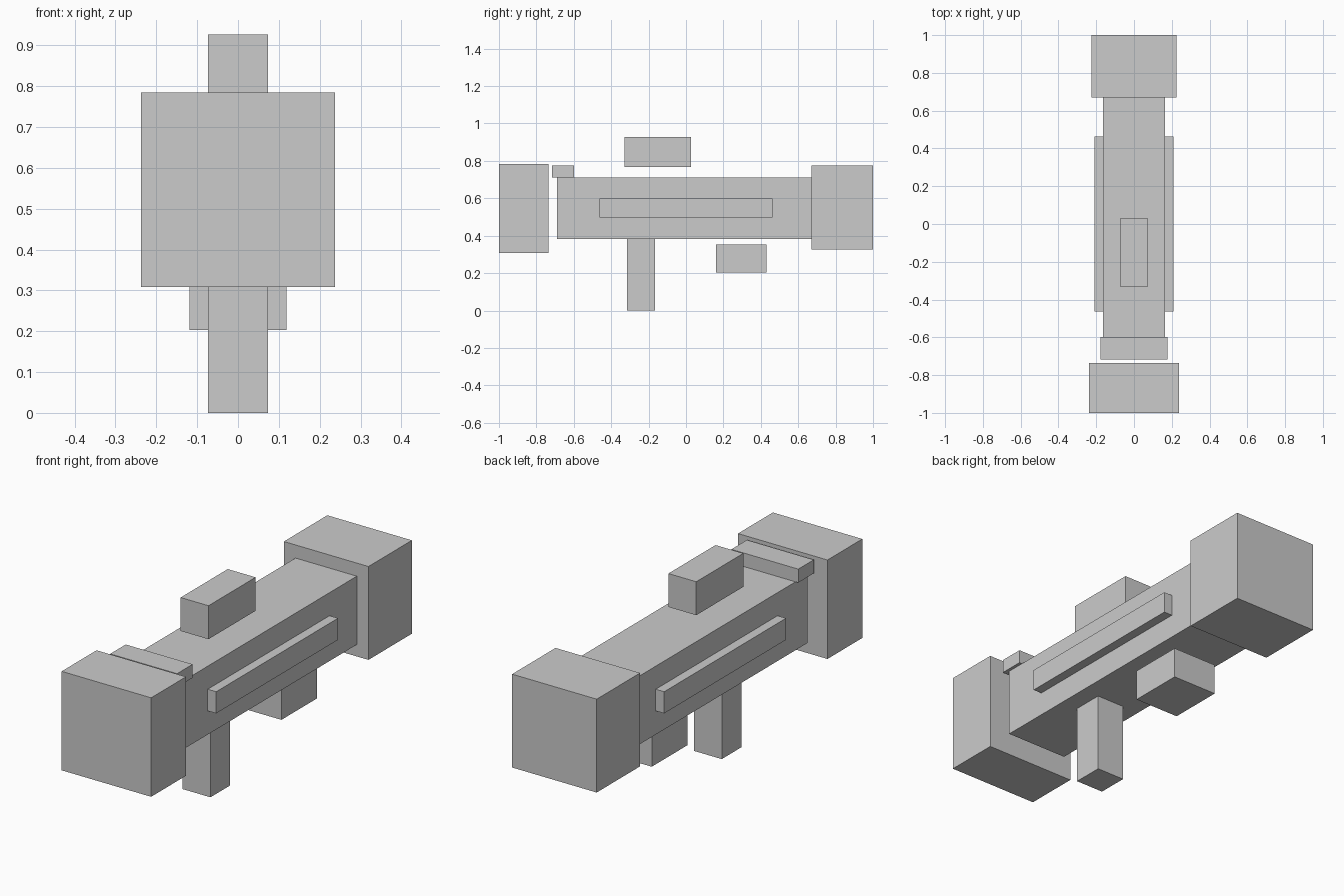
import bpy
import bmesh
from mathutils import Matrix, Vector

default = bpy.data.objects.get("Cube")
if default:
    bpy.data.objects.remove(default, do_unlink=True)

# Single flat grey
grey = bpy.data.materials.new("plain grey")
grey.use_nodes = True
colour = (0.6, 0.6, 0.6, 1)
grey.diffuse_color = colour
grey.node_tree.nodes["Principled BSDF"].inputs["Base Color"].default_value = colour


def box(name, xs, ys, zs):
    """Add a box spanning the given (low, high) ranges."""
    spans = (xs, ys, zs)
    centre = Vector([(a + b) / 2 for a, b in spans])
    size = Vector([b - a for a, b in spans])
    bm = bmesh.new()
    bmesh.ops.create_cube(bm, size=1, matrix=Matrix.LocRotScale(None, None, size))
    mesh = bpy.data.meshes.new(name)
    bm.to_mesh(mesh)
    bm.free()
    mesh.materials.append(grey)
    obj = bpy.data.objects.new(name, mesh)
    obj.location = centre
    bpy.context.collection.objects.link(obj)
    return obj


def centred(name, half_width, ys, zs):
    return box(name, (-half_width, half_width), ys, zs)


# Main tube and its end blocks
centred("body", 0.163, (-0.69, 0.69), (0.382, 0.711))
centred("front_block", 0.238, (-1, -0.735), (0.308, 0.784))
centred("rear_block", 0.225, (0.67, 1), (0.325, 0.774))

# Parts above the body
centred("front_crossbar", 0.178, (-0.717, -0.599), (0.711, 0.776))
centred("top_sight", 0.074, (-0.33, 0.028), (0.766, 0.927))

# Parts below the body
centred("grip", 0.074, (-0.315, -0.166), (0, 0.382))
centred("lower_block", 0.119, (0.16, 0.43), (0.203, 0.353))

# Mirrored side rails
for side, sign in (("left", 1), ("right", -1)):
    xs = sorted((sign * 0.155, sign * 0.208))
    box(side + "_rail", xs, (-0.463, 0.463), (0.496, 0.6))
